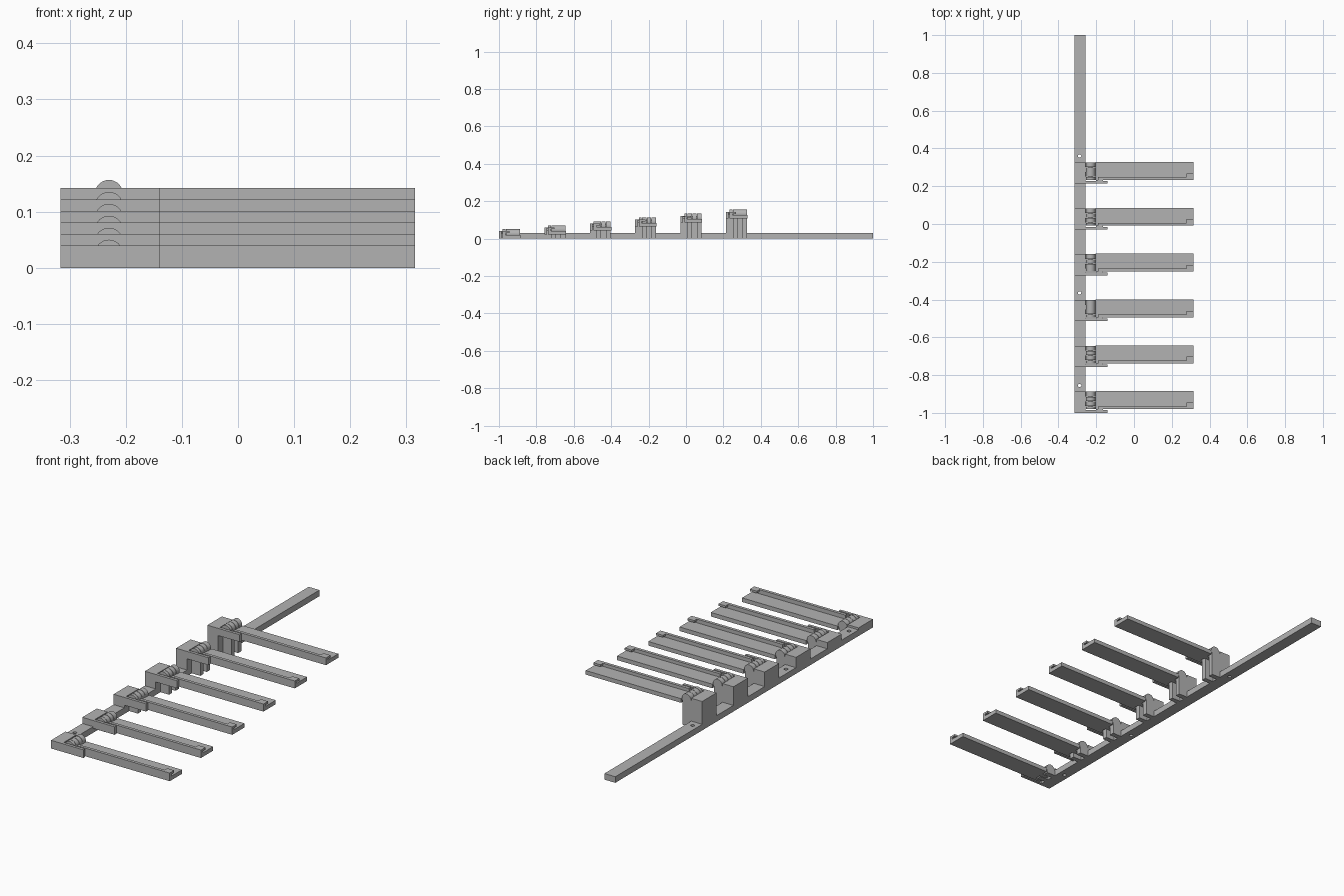
import bpy, math

cube = bpy.data.objects.get("Cube")
if cube:
    bpy.data.objects.remove(cube, do_unlink=True)

grey = bpy.data.materials.new("plain grey")
grey.use_nodes = True
COLOR = (0.45, 0.45, 0.45, 1)
grey.diffuse_color = COLOR
grey.node_tree.nodes["Principled BSDF"].inputs["Base Color"].default_value = COLOR


def box(name, x, y, z):
    """Box from (low, high) ranges on each axis."""
    bpy.ops.mesh.primitive_cube_add(size=1)
    ob = bpy.context.object
    ob.name = name
    ob.scale = [b - a for a, b in (x, y, z)]
    ob.location = [(a + b) / 2 for a, b in (x, y, z)]
    bpy.ops.object.transform_apply(location=True, rotation=True, scale=True)
    ob.data.materials.append(grey)
    return ob


def barrel(name, x, y, z, radius):
    """Cylinder lying along y."""
    bpy.ops.mesh.primitive_cylinder_add(
        vertices=32, radius=radius, depth=y[1] - y[0],
        location=(x, sum(y) / 2, z), rotation=(math.pi / 2, 0, 0))
    ob = bpy.context.object
    ob.name = name
    ob.data.materials.append(grey)
    bpy.ops.object.shade_smooth_by_angle()
    return ob


# Long rail with screw holes
LEFT, EDGE, TIP = -0.316, -0.257, 0.315
rail = box("rail", (LEFT, EDGE), (-1, 1), (0, 0.03))
for y in (-0.855, -0.365, 0.36):
    bpy.ops.mesh.primitive_cylinder_add(vertices=16, radius=0.009, depth=0.2,
                                        location=(-0.288, y, 0))
    cutter = bpy.context.object
    cutter.hide_render = True
    bpy.context.view_layer.objects.active = rail
    mod = rail.modifiers.new("screw_hole", 'BOOLEAN')
    mod.operation = 'DIFFERENCE'
    mod.object = cutter
    bpy.ops.object.modifier_apply(modifier=mod.name)
    bpy.data.objects.remove(cutter, do_unlink=True)

# Six hinged arms, each a step higher than the last
HINGE_X, R = -0.23, 0.025
for i in range(6):
    y0 = -1 + 0.2427 * i
    low = 0.0213 * i
    top = 0.04 + 0.0204 * i
    hinge_z = low + R
    floor = low + 0.02

    def span(a, b):
        return (y0 + a, y0 + b)

    # Support block and front guide plate
    box("support_block", (LEFT, EDGE), span(0, 0.112), (0, top))
    box("guide_plate", (EDGE, -0.14), span(0, 0.014), (low, top))
    box("guide_stop", (-0.2, -0.165), span(0.014, 0.02), (top - 0.016, top - 0.004))

    # Fixed hinge knuckles on fins
    for a, b in ((0.037, 0.061), (0.087, 0.112)):
        box("hinge_fin", (EDGE, HINGE_X + 0.02), span(a, b), (0, hinge_z))
        barrel("fixed_knuckle", HINGE_X, span(a, b), hinge_z, R)

    # Moving knuckles joined to the arm
    for a, b in ((0.02, 0.035), (0.063, 0.085)):
        barrel("arm_knuckle", HINGE_X, span(a, b), hinge_z, R)
        box("arm_link", (HINGE_X, -0.2), span(a, b), (low, floor))
    barrel("hinge_pin", HINGE_X, span(0.02, 0.112), hinge_z, 0.01)

    # Arm tray, front wall and overhanging tip hook
    box("arm_tray", (-0.203, TIP), span(0.02, 0.115), (low, floor))
    box("arm_wall", (-0.19, TIP), span(0.02, 0.035), (floor, top))
    box("tip_hook", (0.277, TIP), span(0.035, 0.055), (top - 0.01, top))
